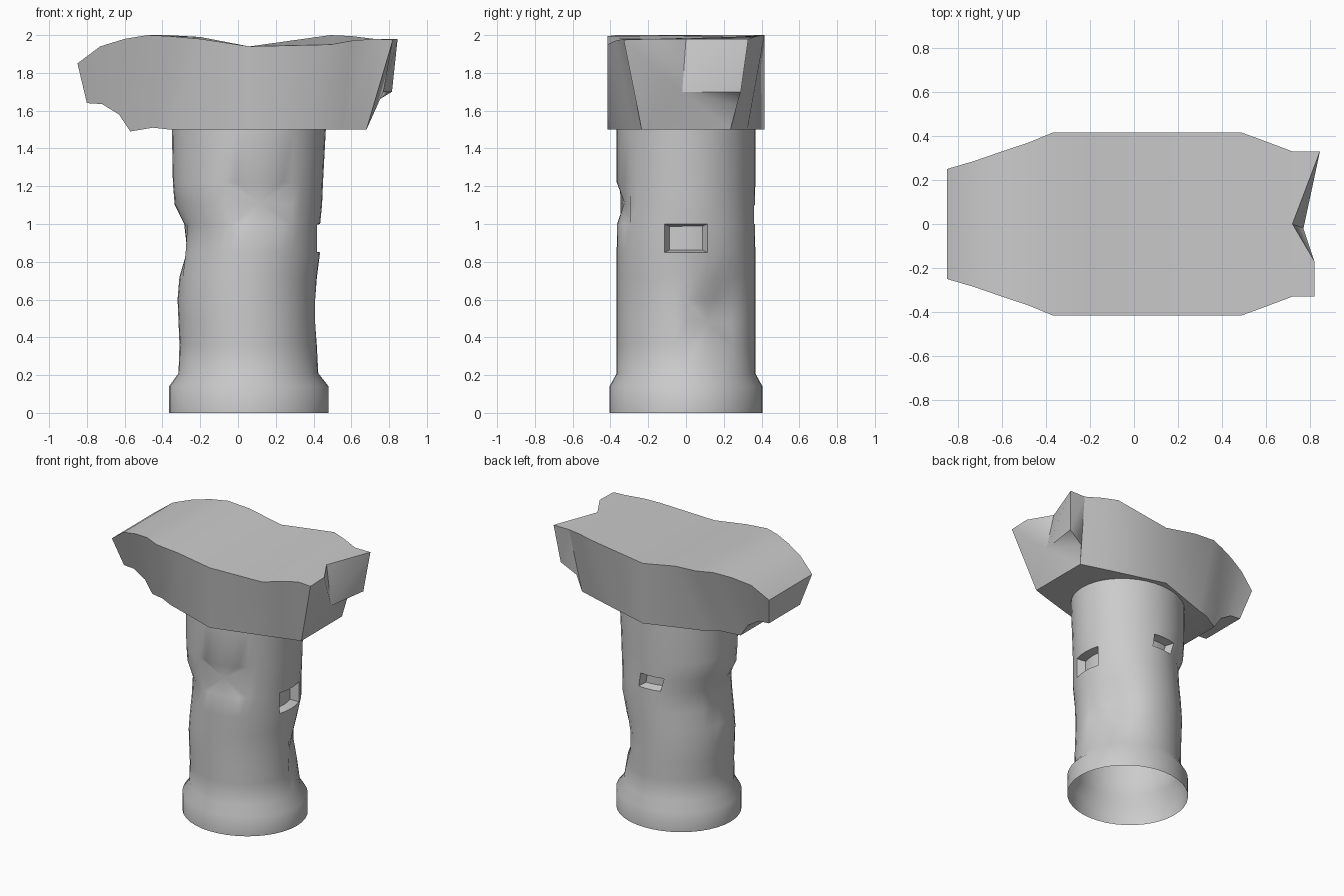
import bpy
import bmesh
import math
from mathutils import Vector

cube = bpy.data.objects.get("Cube")
if cube:
    bpy.data.objects.remove(cube, do_unlink=True)

# One plain stone colour
stone = bpy.data.materials.new("stone grey")
stone.use_nodes = True
GREY = (0.6, 0.6, 0.6, 1)
stone.diffuse_color = GREY
stone.node_tree.nodes["Principled BSDF"].inputs["Base Color"].default_value = GREY


def finish(name, bm, angle):
    """Turn a bmesh into a shaded object."""
    mesh = bpy.data.meshes.new(name)
    bm.to_mesh(mesh)
    bm.free()
    mesh.materials.append(stone)
    obj = bpy.data.objects.new(name, mesh)
    bpy.context.collection.objects.link(obj)
    bpy.ops.object.select_all(action='DESELECT')
    obj.select_set(True)
    bpy.context.view_layer.objects.active = obj
    bpy.ops.object.shade_smooth_by_angle(angle=math.radians(angle))
    return obj


# Worn column with a wider open foot: height, left edge, right edge, half depth
SEGMENTS = 40
STEP = 2 * math.pi / SEGMENTS
PROFILE = [
    (0, -.365, .48, .405), (.14, -.365, .48, .405), (.21, -.315, .425, .367),
    (.36, -.31, .42, .367), (.48, -.315, .415, .367), (.6, -.32, .415, .367),
    (.72, -.31, .42, .367), (.85, -.295, .435, .367), (1, -.285, .435, .365),
    (1.1, -.335, .445, .365), (1.22, -.345, .45, .367), (1.5, -.35, .465, .367),
]


def hollow(angle, z):
    """Worn hollow on one side of the shaft."""
    if z < .3:
        return 0
    turn = (angle - math.radians(32) + math.pi) % (2 * math.pi) - math.pi
    return .055 * math.exp(-(turn / .4) ** 2 - ((z - .53) / .17) ** 2)


bm = bmesh.new()
rings = []
for z, left, right, depth in PROFILE:
    ring = []
    for k in range(SEGMENTS):
        a = k * STEP
        shrink = 1 - hollow(a, z) / .37
        ring.append(bm.verts.new(((left + right) / 2 + (right - left) / 2 * math.cos(a) * shrink,
                                  depth * math.sin(a) * shrink, z)))
    rings.append(ring)
cells = {}
for row, (low, high) in enumerate(zip(rings, rings[1:])):
    for k in range(SEGMENTS):
        n = (k + 1) % SEGMENTS
        cells[row, k] = bm.faces.new((low[k], low[n], high[n], high[k]))
bm.normal_update()


def patch(rows, start, count):
    return [cells[r, k % SEGMENTS] for r in rows for k in range(start, start + count)]


def recess(rows, start, count):
    """Sunken rectangular socket."""
    bmesh.ops.inset_region(bm, faces=patch(rows, start, count), thickness=.012,
                           depth=-.06, use_even_offset=True, use_boundary=True)


def chip(rows, start, count, depth):
    """Star-shaped chip whose facets meet at a sunken point."""
    region = bmesh.ops.dissolve_faces(bm, faces=patch(rows, start, count))["region"]
    angle = (start + count / 2) * STEP
    for v in bmesh.ops.poke(bm, faces=region)["verts"]:
        v.co -= Vector((math.cos(angle), math.sin(angle), 0)) * depth


recess([7], -2, 4)
recess([8], 9, 3)
chip([8, 9], 28, 6, .012)
chip([3, 4], 0, 5, .02)
chip([6, 7], 18, 4, .015)
bm.normal_update()
finish("column", bm, 45)

# Broken head, as cross sections from one end to the other:
# top x, top z front, top z back, top half width, bottom x, bottom z, bottom half width
SECTIONS = [
    (-.85, 1.85, 1.85, .25, -.8, 1.64, .18),
    (-.73, 1.94, 1.94, .285, -.72, 1.635, .18),
    (-.6, 1.98, 1.98, .33, -.63, 1.58, .18),
    (-.48, 2, 2, .37, -.57, 1.49, .18),
    (-.37, 1.995, 2, .415, -.45, 1.51, .235),
    (-.2, 1.98, 1.99, .415, -.36, 1.5, .27),
    (.06, 1.94, 1.94, .415, .06, 1.5, .415),
    (.49, 1.95, 2, .415, .38, 1.5, .325),
    (.6, 1.97, 1.995, .375, .55, 1.5, .275),
    (.72, 1.98, 1.98, .33, .68, 1.5, .235),
]
bm = bmesh.new()
loops = []
for xt, front, back, wt, xb, zb, wb in SECTIONS:
    loops.append([bm.verts.new(p) for p in
                  ((xt, -wt, front), (xt, wt, back), (xb, wb, zb), (xb, -wb, zb))])
for a, b in zip(loops, loops[1:]):
    for k in range(4):
        n = (k + 1) % 4
        bm.faces.new((a[k], a[n], b[n], b[k]))
bm.faces.new(loops[0])

# Jagged broken end of the head
top_front, top_back, low_back, low_front = loops[-1]
horn_front, horn_inner, notch, horn_back, barb, step, core = [bm.verts.new(p) for p in (
    (.82, -.33, 1.975), (.82, -.17, 1.98), (.72, 0, 1.98), (.845, .33, 1.98),
    (.815, .29, 1.7), (.7, .27, 1.63), (.77, -.02, 1.7))]
bm.faces.new((top_front, horn_front, horn_inner, notch))
bm.faces.new((top_front, notch, top_back))
bm.faces.new((top_back, notch, horn_back))
bm.faces.new((top_front, low_front, horn_front))
for a, b in ((horn_back, barb), (barb, step), (step, low_back)):
    bm.faces.new((top_back, a, b))
rim = [horn_front, horn_inner, notch, horn_back, barb, step, low_back, low_front]
for a, b in zip(rim, rim[1:] + rim[:1]):
    bm.faces.new((a, b, core))
bmesh.ops.recalc_face_normals(bm, faces=bm.faces)
finish("head", bm, 50)
